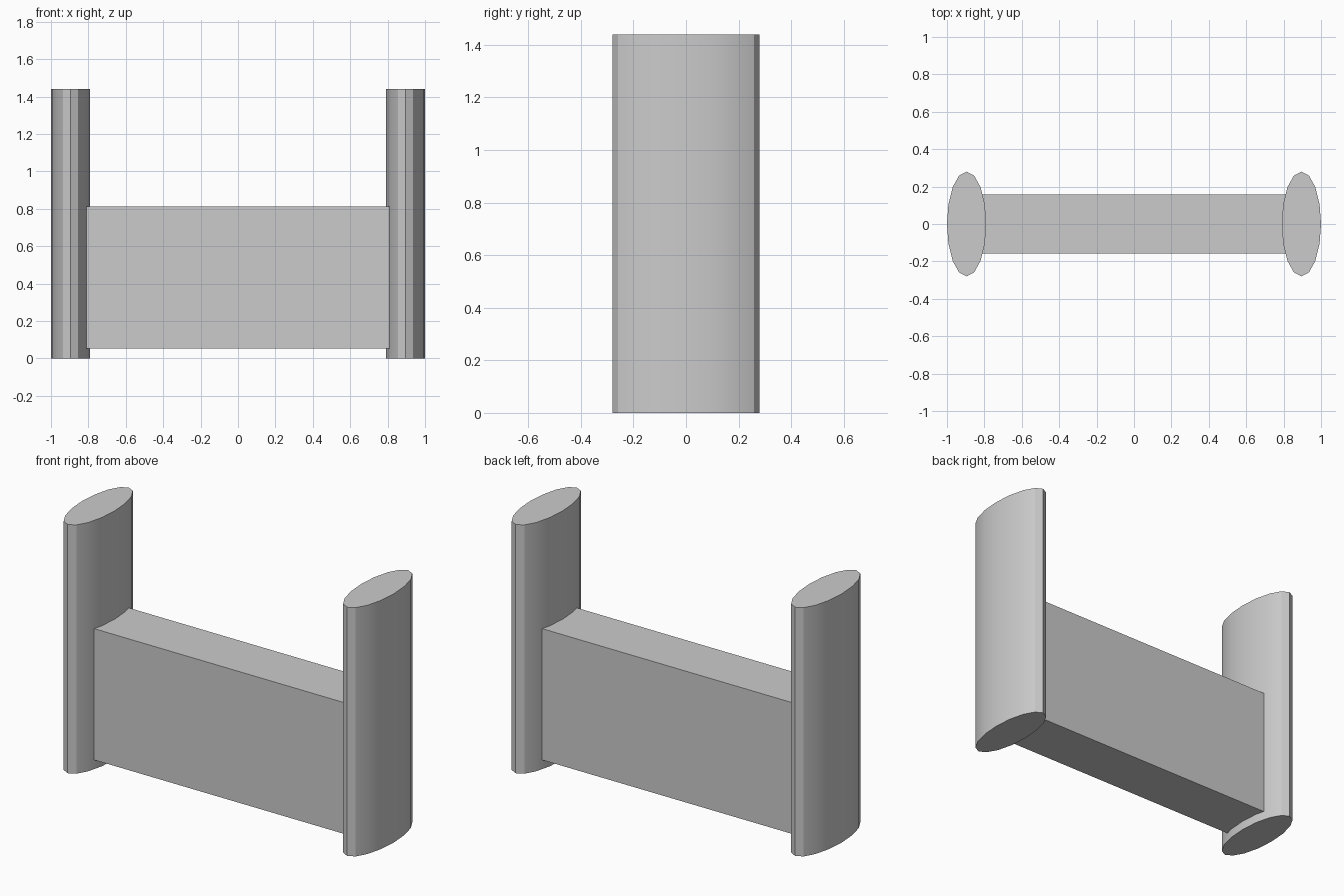
import bpy
import math

cube = bpy.data.objects.get("Cube")
if cube:
    bpy.data.objects.remove(cube, do_unlink=True)

# One plain grey for everything
grey = bpy.data.materials.new("plain_grey")
grey.use_nodes = True
colour = (0.6, 0.6, 0.6, 1)
grey.diffuse_color = colour
grey.node_tree.nodes["Principled BSDF"].inputs["Base Color"].default_value = colour


def finish(name, scale):
    """Name, size and colour the newest object."""
    obj = bpy.context.object
    obj.name = name
    obj.scale = scale
    bpy.ops.object.transform_apply(location=False, rotation=False, scale=True)
    obj.data.materials.append(grey)
    return obj


# Oval end posts, sixteen sides each
HEIGHT = 1.44
for name, side in (("left_post", 1), ("right_post", -1)):
    bpy.ops.mesh.primitive_cylinder_add(vertices=16, radius=1, depth=HEIGHT,
                                        location=(side * 0.895, 0, HEIGHT / 2))
    finish(name, (0.105, 0.28, 1))
    bpy.ops.object.shade_smooth_by_angle(angle=math.radians(30))

# Cross panel, its ends sunk into the posts
BOTTOM, TOP = 0.053, 0.813
bpy.ops.mesh.primitive_cube_add(size=1, location=(0, 0, (BOTTOM + TOP) / 2))
finish("cross_panel", (1.68, 0.316, TOP - BOTTOM))
